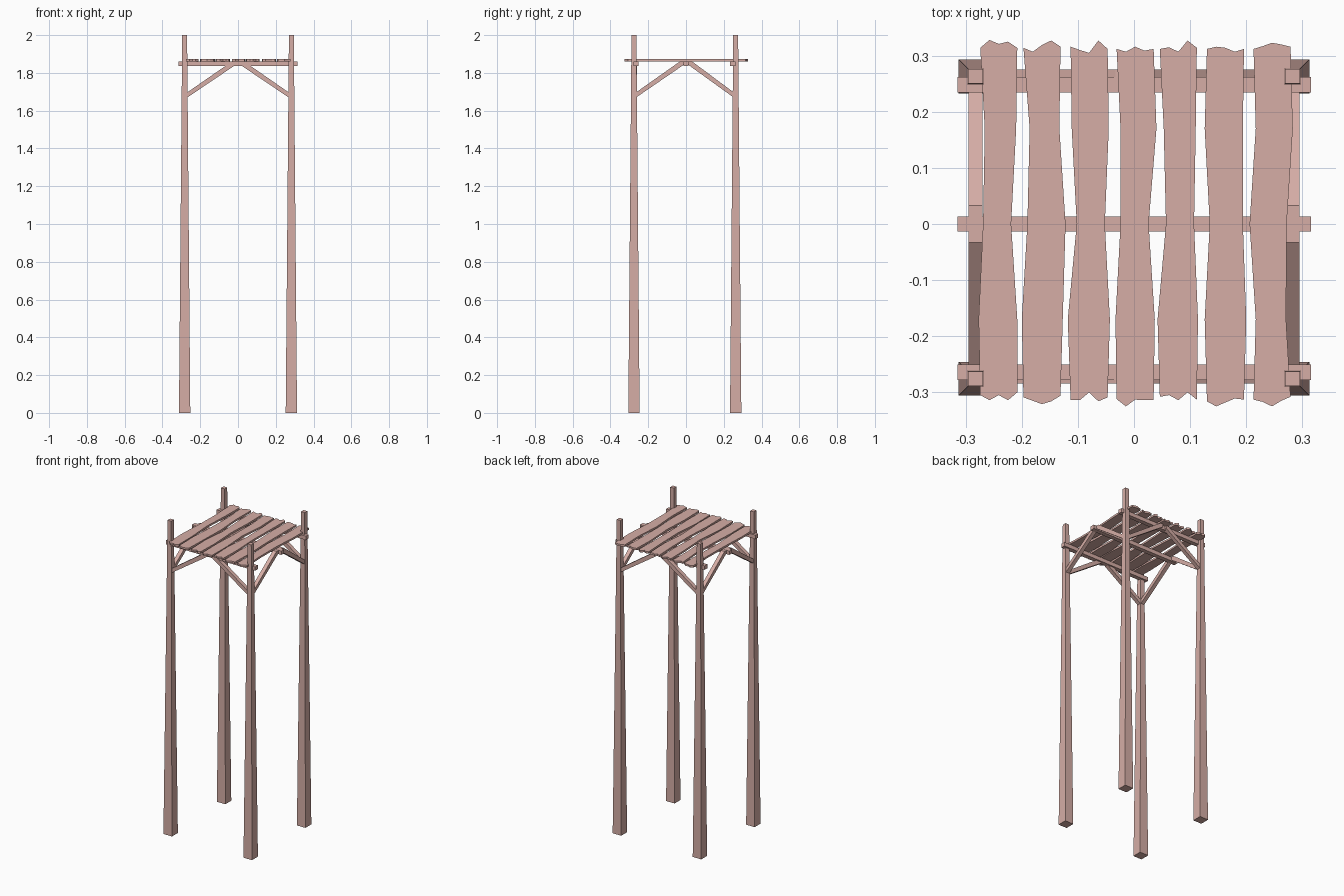
import bpy, bmesh

if "Cube" in bpy.data.objects:
    bpy.data.objects.remove(bpy.data.objects["Cube"])

wood = bpy.data.materials.new("wood")
wood.diffuse_color = (0.67, 0.42, 0.38, 1)
wood.use_nodes = True
wood.node_tree.nodes["Principled BSDF"].inputs["Base Color"].default_value = wood.diffuse_color


def loft(name, bottom, top):
    """Solid between two matching closed loops of 3D points."""
    bm = bmesh.new()
    a = [bm.verts.new(p) for p in bottom]
    b = [bm.verts.new(p) for p in top]
    n = len(a)
    bm.faces.new(a[::-1])
    bm.faces.new(b)
    for i in range(n):
        j = (i + 1) % n
        bm.faces.new((a[i], a[j], b[j], b[i]))
    bmesh.ops.recalc_face_normals(bm, faces=bm.faces)
    me = bpy.data.meshes.new(name)
    bm.to_mesh(me)
    bm.free()
    me.materials.append(wood)
    ob = bpy.data.objects.new(name, me)
    bpy.context.collection.objects.link(ob)
    return ob


def square(x, y, z, hx, hy):
    return [(x - hx, y - hy, z), (x + hx, y - hy, z),
            (x + hx, y + hy, z), (x - hx, y + hy, z)]


POST_X = 0.2825
FRONT_Y, BACK_Y = -0.2755, 0.263
H = 0.013

# Four tapered posts
for side, sx in (("left", -1), ("right", 1)):
    for end, y in (("front", FRONT_Y), ("back", BACK_Y)):
        loft(f"{end}_{side}_post", square(sx * POST_X, y, 0, 0.030, 0.030),
             square(sx * POST_X, y, 2, H, H))

# Three cross beams under the deck
for name, y in (("front", -0.264), ("middle", 0.0), ("back", 0.248)):
    loft(f"{name}_beam", square(0, y, 1.836, 0.315, 0.0138),
         square(0, y, 1.861, 0.315, 0.0138))


# Diagonal braces rising from each post to the middle of each side
def brace(name, start, sign, across, along_x):
    profile = [(start, 1.662), (0.013, 1.842), (0.013, 1.860),
               (0.033, 1.860), (start, 1.689)]

    def ring(off):
        return [(sign * u, across + off, z) if along_x
                else (across + off, sign * u, z) for u, z in profile]
    loft(name, ring(-0.0125), ring(0.0125))


for side, sx in (("left", -1), ("right", 1)):
    for end, y in (("front", FRONT_Y), ("back", BACK_Y)):
        brace(f"{end}_{side}_cross_brace", 0.28, sx,
              -0.272 if y < 0 else BACK_Y, True)
        brace(f"{end}_{side}_side_brace", abs(y), 1 if y > 0 else -1,
              sx * POST_X, False)

# Deck planks in mm: centre, left and right edge shifts (back to front),
# then how far five points of the back and front ends stick out
planks = [
    (-241, (8, 5, -3), (-2, -11, 0), (4, 18, 11, 15, 4), (-5, 4, -5, 4, -10)),
    (-164, (11, 7, -3), (-2, 9, 4), (4, -3, 9, 17, 6), (-1, 5, 11, 6, -4)),
    (-80, (2, 11, -5), (2, -5, 4), (6, 0, -5, 17, 2), (4, 4, -10, 6, -1)),
    (2, (7, 7, -2), (5, -9, 2), (2, -3, 6, -1, 2), (2, 15, 3, 4, 4)),
    (79, (7, 11, -4), (-2, -5, 2), (2, 5, -3, 17, 4), (-2, -5, 4, -10, 3)),
    (163, (-4, 5, -4), (-2, -2, 4), (2, 6, 4, -3, 2), (6, 15, 8, 1, 3)),
    (246, (4, -7, 4), (4, -7, -8), (2, 7, 13, 10, 6), (3, 7, 15, 5, -2)),
]
for i, (c, left, right, back, front) in enumerate(planks):
    xs = [c - 33 + 16.5 * k for k in range(5)]
    rows = (170, 0, -170)
    outline = [(x, 310 + d) for x, d in zip(xs, back)]
    outline += [(c + 33 + d, y) for d, y in zip(right, rows)]
    outline += [(x, -310 - d) for x, d in zip(xs, front)][::-1]
    outline += [(c - 33 + d, y) for d, y in zip(left, rows)][::-1]
    loft(f"deck_plank_{i + 1}",
         [(x / 1000, y / 1000, 1.861) for x, y in outline],
         [(x / 1000, y / 1000, 1.873) for x, y in outline])
